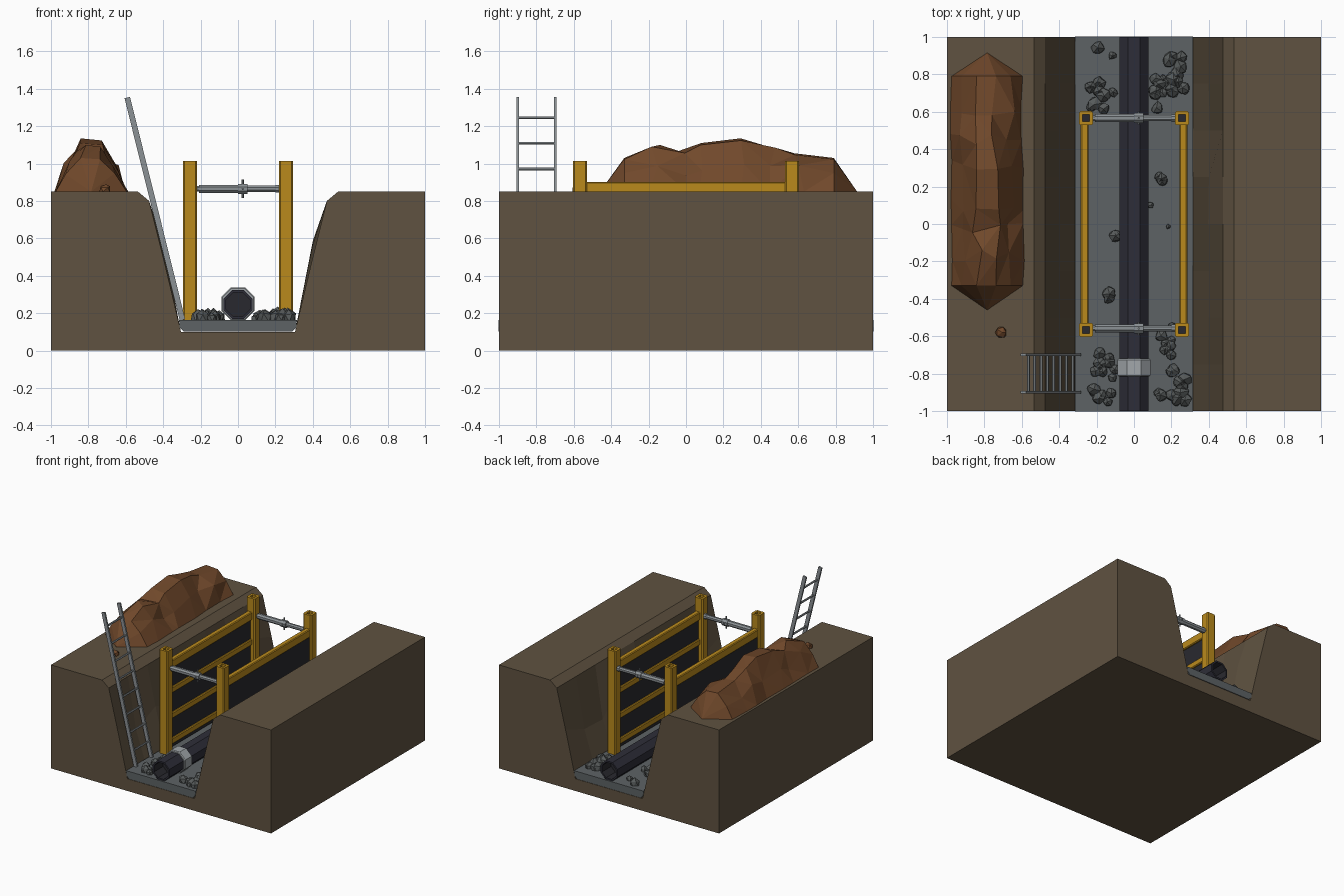
import bpy, bmesh, math, random
from mathutils import Vector, Matrix

random.seed(7)
if "Cube" in bpy.data.objects:
    bpy.data.objects.remove(bpy.data.objects["Cube"], do_unlink=True)


def material(name, rgb):
    m = bpy.data.materials.new(name)
    m.use_nodes = True
    m.diffuse_color = (*rgb, 1)
    m.node_tree.nodes["Principled BSDF"].inputs["Base Color"].default_value = (*rgb, 1)
    return m


SOIL = material("soil brown", (.115, .085, .052))
SPOIL = material("fresh earth", (.165, .066, .024))
GRAVEL = material("gravel grey", (.11, .124, .13))
STONE = material("stone grey", (.095, .104, .104))
YELLOW = material("safety yellow", (.49, .255, .012))
DARK = material("dark panel", (.022, .022, .028))
PIPE = material("pipe navy", (.027, .027, .04))
STEEL = material("steel grey", (.26, .285, .3))
COLLAR = material("pale collar", (.36, .39, .41))


def finish(name, bm, *mats):
    bmesh.ops.recalc_face_normals(bm, faces=bm.faces)
    me = bpy.data.meshes.new(name)
    bm.to_mesh(me)
    bm.free()
    for m in mats:
        me.materials.append(m)
    ob = bpy.data.objects.new(name, me)
    bpy.context.collection.objects.link(ob)
    return ob


def add_box(bm, lo, hi):
    lo, hi = Vector(lo), Vector(hi)
    mat = Matrix.Translation((lo + hi) / 2) @ Matrix.Diagonal((*(hi - lo), 1))
    return bmesh.ops.create_cube(bm, size=1, matrix=mat)["verts"]


def add_rod(bm, a, b, r, sides=8):
    a, b = Vector(a), Vector(b)
    rot = (b - a).to_track_quat('Z', 'Y').to_matrix().to_4x4()
    turn = Matrix.Rotation(math.pi / sides, 4, 'Z')
    bmesh.ops.create_cone(bm, cap_ends=True, segments=sides, radius1=r, radius2=r,
                          depth=(b - a).length,
                          matrix=Matrix.Translation((a + b) / 2) @ rot @ turn)


def bevel(bm, edges, width):
    bmesh.ops.bevel(bm, geom=edges, offset=width, segments=1, affect='EDGES')


def loft(bm, rings, caps=True):
    vs = [[bm.verts.new(p) for p in ring] for ring in rings]
    n = len(vs[0])
    for a, b in zip(vs, vs[1:]):
        for i in range(n):
            j = (i + 1) % n
            bm.faces.new((a[i], a[j], b[j], b[i]))
    if caps:
        bm.faces.new(vs[0])
        bm.faces.new(vs[-1])
    return vs


# Soil block with the trench cut through it, rough along the walls
half = [(.305, .1), (.395, .48), (.475, .8), (.535, .85), (1, .85), (1, 0)]
outline = half + [(-x, z) for x, z in reversed(half)]
rings = []
for k in range(9):
    ring = []
    for x, z in outline:
        if z == .48 and 0 < k < 8:
            x += math.copysign(random.uniform(-.006, .012), x)
            z += random.uniform(-.12, .12)
        ring.append((x, -1 + k / 4, z))
    rings.append(ring)
bm = bmesh.new()
loft(bm, rings)
finish("trench_soil", bm, SOIL)

# Gravel bed
bed = [(.315, .165), (.312, .125), (.29, .103)]
bed += [(-x, z) for x, z in reversed(bed)]
bm = bmesh.new()
loft(bm, [[(x, y, z) for x, z in bed] for y in (-1.002, 1.002)])
finish("gravel_bed", bm, GRAVEL)

# Loose stones: (x range, y range, count, largest radius)
bm = bmesh.new()
clusters = [((-.28, -.1), (.61, .76), 11, .042), ((-.2, -.19), (.93, .95), 1, .055),
            ((-.12, -.1), (.89, .91), 1, .026), ((.1, .22), (.62, .78), 12, .038),
            ((.18, .29), (.7, .9), 11, .046), ((.13, .15), (.2, .26), 3, .04),
            ((.08, .1), (.1, .12), 1, .02), ((.17, .19), (-.03, -.01), 1, .02),
            ((-.12, -.1), (-.09, -.06), 2, .042), ((-.14, -.11), (-.4, -.35), 2, .045),
            ((.11, .28), (-.7, -.52), 8, .038), ((.1, .28), (-.96, -.78), 13, .045),
            ((-.23, -.1), (-.84, -.68), 10, .036), ((-.23, -.12), (-.96, -.88), 5, .04)]
for xr, yr, count, big in clusters:
    for _ in range(count):
        r = random.uniform(.65, 1) * big
        pos = Matrix.Translation((random.uniform(*xr), random.uniform(*yr), .165 + r * .3))
        spin = Matrix.Rotation(random.uniform(0, 6), 4, 'Z') @ Matrix.Diagonal((1, 1, 1.2, 1))
        stone = bmesh.ops.create_icosphere(bm, subdivisions=1, radius=r, matrix=pos @ spin)
        for v in stone["verts"]:
            v.co += Vector([random.uniform(-.15, .15) * r for _ in range(3)])
finish("loose_stones", bm, STONE)

# Spoil heap: faceted ridge with a wedge at each end
ridge = [(-.33, .18), (-.17, .25), (-.03, .215), (.1, .26), (.32, .285),
         (.45, .245), (.6, .205), (.79, .18)]
shape = [(-1, 0), (-.72, .52), (-.3, 1), (.25, .96), (.66, .55), (1, 0)]
rings = []
for k, (y, h) in enumerate(ridge):
    end = k in (0, len(ridge) - 1)
    ring = []
    for x, f in shape:
        dx = dy = dz = 0
        if not end:
            dx = random.uniform(-.03, .03) if f else random.uniform(-.01, .01)
            dy = random.uniform(-.035, .035)
            dz = random.uniform(-.035, .035) if 0 < f < .9 else 0
        ring.append((-.785 + .19 * x + dx, y + dy, .85 + f * h + dz))
    rings.append(ring)
bm = bmesh.new()
vs = loft(bm, rings, caps=False)
for ring, y in ((vs[0], -.46), (vs[-1], .915)):
    tip = bm.verts.new((-.785, y, .85))
    for i in range(len(ring)):
        bm.faces.new((ring[i], ring[(i + 1) % len(ring)], tip))
bmesh.ops.triangulate(bm, faces=bm.faces)
clod = bmesh.ops.create_icosphere(bm, subdivisions=1, radius=.033,
                                  matrix=Matrix.Translation((-.71, -.58, .862)))
for v in clod["verts"]:
    v.co.x += random.uniform(-.006, .006)
    v.co.z += random.uniform(-.006, .006)
finish("spoil_heap", bm, SPOIL)

# Pipe with a recessed bore at each end, and its coupling
bm = bmesh.new()
add_rod(bm, (0, -1, .247), (0, 1, .247), .083)
for f in [f for f in bm.faces if abs(f.normal.y) > .9]:
    inward = -f.normal * .12
    bmesh.ops.inset_region(bm, faces=[f], thickness=.014)
    bore = bmesh.ops.extrude_discrete_faces(bm, faces=[f])["faces"][0]
    bmesh.ops.translate(bm, verts=bore.verts, vec=inward)
    for e in bore.edges:
        for g in e.link_faces:
            g.material_index = 1
finish("pipe", bm, PIPE, DARK)
bm = bmesh.new()
add_rod(bm, (0, -.815, .25), (0, -.72, .25), .096)
bevel(bm, [e for e in bm.edges if abs(e.verts[0].co.y - e.verts[1].co.y) < .001], .006)
finish("pipe_coupling", bm, COLLAR)

# Trench shield: posts, panels and rails on both sides
P = .566
for side, sx in (("left", 1), ("right", -1)):
    for place, sy in (("front", -1), ("back", 1)):
        bm = bmesh.new()
        cx, cy, w = sx * .257, sy * P, .038
        add_box(bm, (cx - w, cy - w, .16), (cx + w, cy + w, 1.015))
        bevel(bm, [e for e in bm.edges
                   if abs(e.verts[0].co.z - e.verts[1].co.z) > .5], .009)
        top = max(bm.faces, key=lambda f: f.calc_center_median().z)
        bmesh.ops.inset_region(bm, faces=[top], thickness=.021)
        hole = bmesh.ops.extrude_discrete_faces(bm, faces=[top])["faces"][0]
        bmesh.ops.translate(bm, verts=hole.verts, vec=(0, 0, -.08))
        hole.material_index = 1
        finish(f"{side}_{place}_post", bm, YELLOW, DARK)

    def slab(bm, x0, x1, z0, z1):
        lo, hi = sorted((sx * x0, sx * x1))
        return add_box(bm, (lo, -.535, z0), (hi, .535, z1))

    bm = bmesh.new()
    slab(bm, .258, .278, .18, .86)
    finish(f"{side}_shield_panel", bm, DARK)
    bm = bmesh.new()
    slab(bm, .243, .285, .835, .902)
    for z in (.655, .445, .235):
        slab(bm, .243, .262, z - .025, z + .025)
    bevel(bm, [e for e in bm.edges
               if abs(e.verts[0].co.y - e.verts[1].co.y) > .5], .006)
    finish(f"{side}_shield_rails", bm, YELLOW)

# Screw struts between the posts
for place, y in (("front", -P + .008), ("back", P)):
    bm = bmesh.new()
    z = .865
    for x0, x1, r in ((-.222, -.208, .016), (-.208, .005, .023), (.045, .2, .018),
                      (.2, .222, .022)):
        add_rod(bm, (x0, y, z), (x1, y, z), r)
    add_rod(bm, (0, y, z), (.05, y, z), .029)
    add_rod(bm, (.025, y, z - .05), (.025, y, z + .05), .006, 6)
    add_rod(bm, (.025, y - .035, z), (.025, y + .035, z), .006, 6)
    finish(f"{place}_strut", bm, STEEL)

# Ladder leaning on the right wall
foot, head = Vector((-.297, 0, .165)), Vector((-.592, 0, 1.353))
lean = math.atan2(head.x - foot.x, head.z - foot.z)
place = Matrix.Translation((foot + head) / 2) @ Matrix.Rotation(lean, 4, 'Y')
length = (head - foot).length
bm = bmesh.new()
for y in (-.9, -.7):
    bmesh.ops.create_cube(bm, size=1, matrix=place @ Matrix.Translation((0, y, 0))
                          @ Matrix.Diagonal((.03, .014, length, 1)))
for k in range(8):
    p = foot.lerp(head, (1.245 - .137 * k - foot.z) / (head.z - foot.z))
    add_rod(bm, (p.x, -.9, p.z), (p.x, -.7, p.z), .008, 6)
finish("ladder", bm, STEEL)
